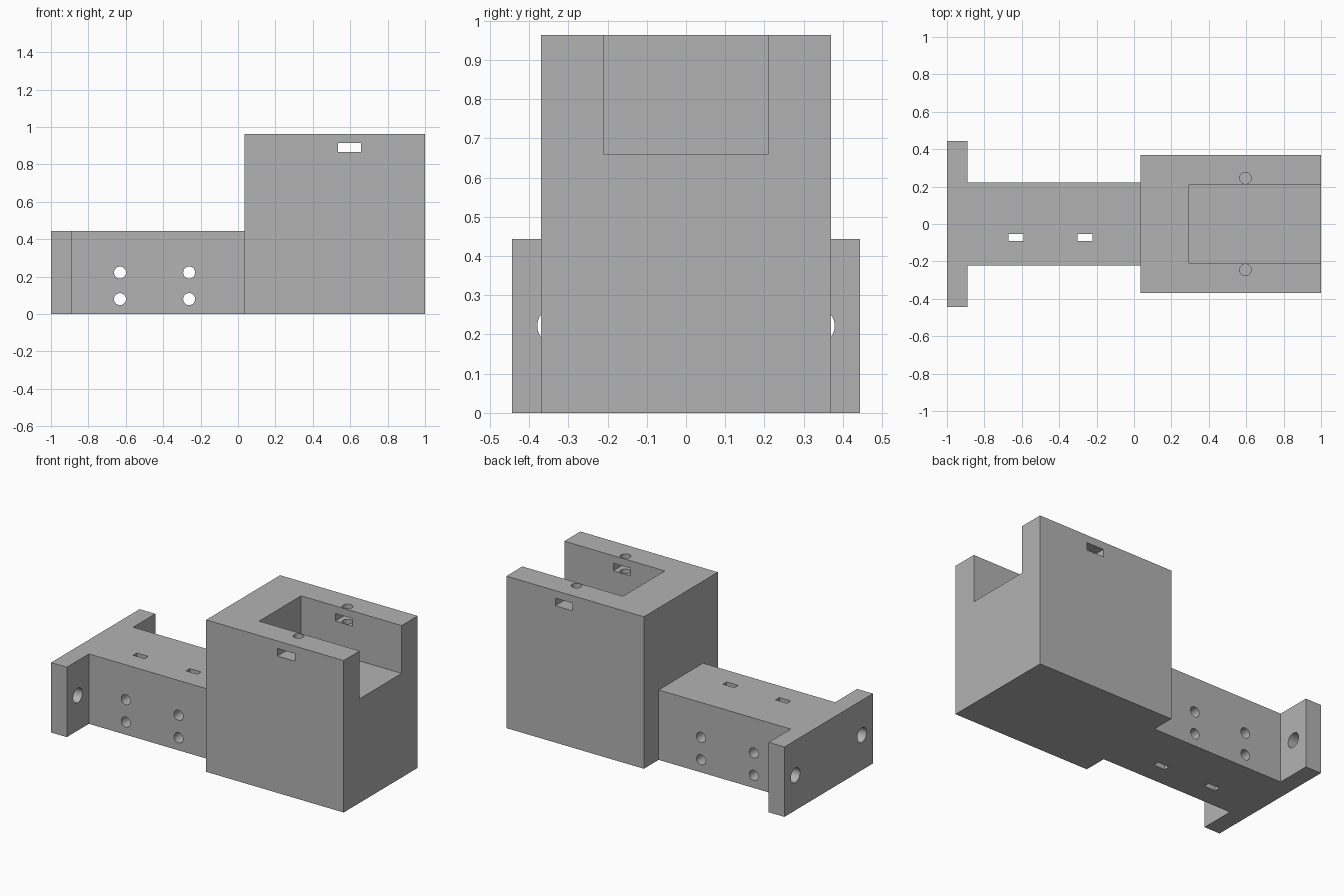
import bpy, bmesh, math
from mathutils import Matrix

old = bpy.data.objects.get("Cube")
if old:
    bpy.data.objects.remove(old, do_unlink=True)

grey = bpy.data.materials.new("plain grey")
grey.use_nodes = True
colour = (0.45, 0.45, 0.45, 1)
grey.diffuse_color = colour
grey.node_tree.nodes["Principled BSDF"].inputs["Base Color"].default_value = colour


def finish(name, bm):
    bmesh.ops.recalc_face_normals(bm, faces=bm.faces)
    mesh = bpy.data.meshes.new(name)
    bm.to_mesh(mesh)
    bm.free()
    mesh.materials.append(grey)
    obj = bpy.data.objects.new(name, mesh)
    bpy.context.collection.objects.link(obj)
    return obj


def box(name, low, high):
    bm = bmesh.new()
    bmesh.ops.create_cube(bm, size=1)
    for v in bm.verts:
        v.co = [b if c > 0 else a for c, a, b in zip(v.co, low, high)]
    return finish(name, bm)


def rod(name, centre, radius, length, axis):
    turn = {"X": Matrix.Rotation(math.pi / 2, 4, "Y"),
            "Y": Matrix.Rotation(math.pi / 2, 4, "X"),
            "Z": Matrix()}[axis]
    bm = bmesh.new()
    bmesh.ops.create_cone(bm, cap_ends=True, segments=40, radius1=radius,
                          radius2=radius, depth=length,
                          matrix=Matrix.Translation(centre) @ turn)
    return finish(name, bm)


def combine(target, tool, operation):
    bpy.context.view_layer.objects.active = target
    mod = target.modifiers.new("combine", "BOOLEAN")
    mod.operation, mod.solver, mod.object = operation, "EXACT", tool
    bpy.ops.object.modifier_apply(modifier=mod.name)
    bpy.data.objects.remove(tool, do_unlink=True)


# Solid parts: housing block, connecting arm, end flange
body = box("mounting_bracket", (0.036, -0.37, 0), (1, 0.37, 0.963))
arm = box("arm", (-0.95, -0.222, 0), (0.1, 0.222, 0.443))
flange = box("flange", (-1, -0.443, 0), (-0.89, 0.443, 0.443))
combine(body, arm, "UNION")
combine(body, flange, "UNION")

# Open-ended pocket and the nut slots through both of its walls
cutters = [box("pocket", (0.295, -0.21, 0.66), (1.2, 0.21, 1.2)),
           box("nut_slot", (0.535, -0.5, 0.867), (0.657, 0.5, 0.915))]

# Screw holes in the pocket walls and the flange ears
for side in (-1, 1):
    cutters.append(rod("wall_hole", (0.596, side * 0.245, 0.87), 0.031, 0.42, "Z"))
    cutters.append(rod("ear_hole", (-0.945, side * 0.333, 0.222), 0.046, 0.3, "X"))

# Cross holes and vertical tie slots in the arm
for x in (-0.631, -0.261):
    for z in (0.08, 0.222):
        cutters.append(rod("arm_hole", (x, 0, z), 0.032, 0.7, "Y"))
    cutters.append(box("tie_slot", (x - 0.04, -0.091, -0.2), (x + 0.04, -0.053, 0.7)))

for cutter in cutters:
    combine(body, cutter, "DIFFERENCE")

# Round hole walls, crisp edges elsewhere
bpy.ops.object.select_all(action="DESELECT")
body.select_set(True)
bpy.context.view_layer.objects.active = body
bpy.ops.object.shade_smooth_by_angle(angle=math.radians(30))
